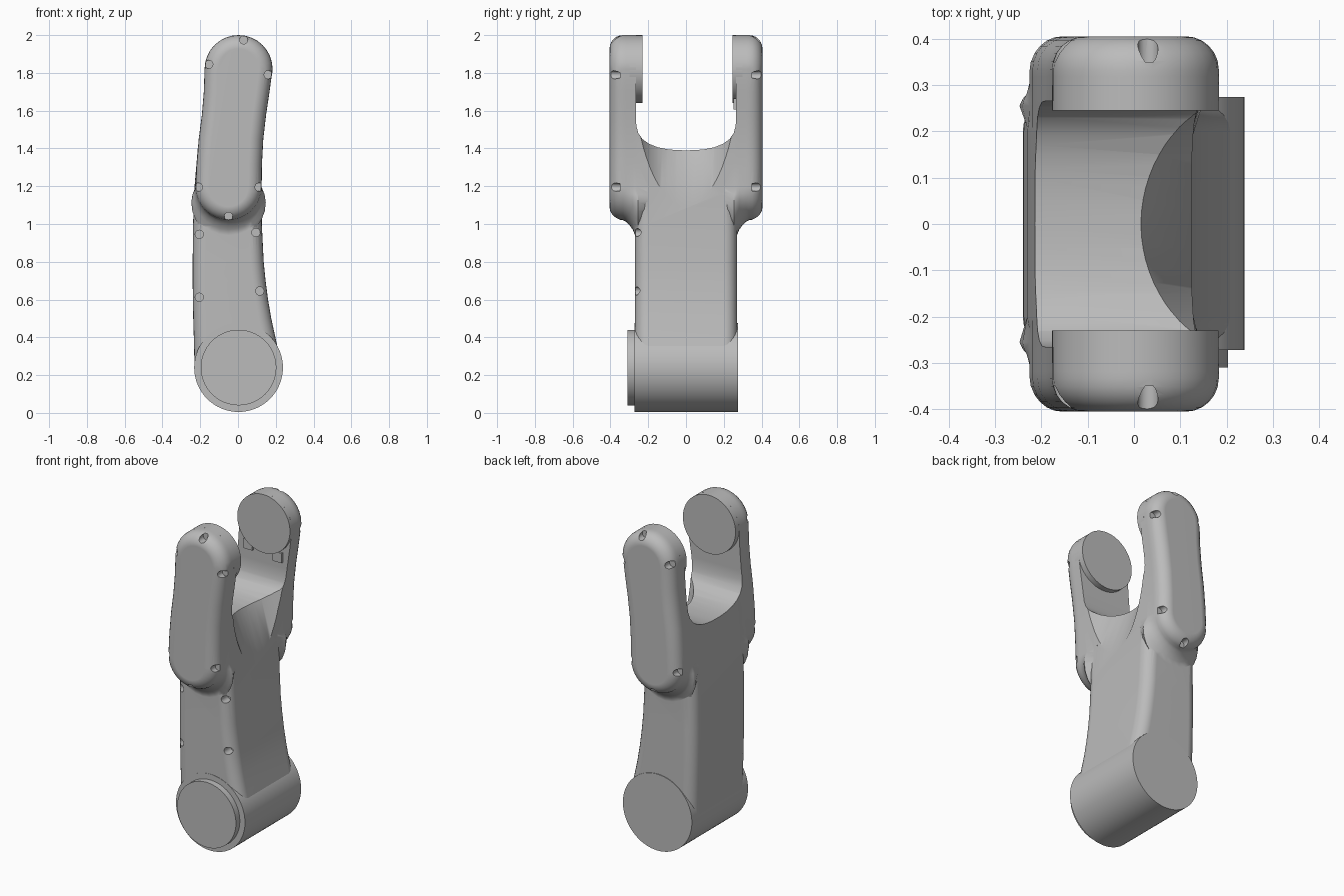
import bpy, bmesh, math
from math import sin, cos, pi, radians
from mathutils import Vector

if "Cube" in bpy.data.objects:
    bpy.data.objects.remove(bpy.data.objects["Cube"], do_unlink=True)

grey = bpy.data.materials.new("plain grey")
grey.use_nodes = True
grey.diffuse_color = (0.5, 0.5, 0.5, 1)
grey.node_tree.nodes["Principled BSDF"].inputs["Base Color"].default_value = (0.5, 0.5, 0.5, 1)


def loft(name, rings):
    """Closed solid skinned through rings of equal point count."""
    bm = bmesh.new()
    loops = [[bm.verts.new(p) for p in ring] for ring in rings]
    n = len(loops[0])
    for a, b in zip(loops, loops[1:]):
        for i in range(n):
            j = (i + 1) % n
            bm.faces.new((a[i], a[j], b[j], b[i]))
    bm.faces.new(loops[0])
    bm.faces.new(loops[-1])
    bmesh.ops.recalc_face_normals(bm, faces=bm.faces)
    mesh = bpy.data.meshes.new(name)
    bm.to_mesh(mesh)
    bm.free()
    mesh.materials.append(grey)
    obj = bpy.data.objects.new(name, mesh)
    bpy.context.collection.objects.link(obj)
    return obj


def disc(name, x, z, r, y0, y1, n=64):
    """Cylinder along y."""
    return loft(name, [[(x + r * cos(2 * pi * i / n), y, z + r * sin(2 * pi * i / n))
                        for i in range(n)] for y in (y0, y1)])


def select(obj):
    bpy.ops.object.select_all(action="DESELECT")
    obj.select_set(True)
    bpy.context.view_layer.objects.active = obj


def combine(obj, tool, operation):
    mod = obj.modifiers.new("bool", "BOOLEAN")
    mod.operation = operation
    mod.solver = "EXACT"
    mod.object = tool
    select(obj)
    bpy.ops.object.modifier_apply(modifier=mod.name)
    bpy.data.objects.remove(tool, do_unlink=True)


def finish(obj):
    select(obj)
    bpy.ops.object.shade_smooth_by_angle(angle=radians(35))
    mod = obj.modifiers.new("normals", "WEIGHTED_NORMAL")
    mod.keep_sharp = True


# Shaft: rounded rectangles stacked upward (height, right edge, left edge)
def section(z, lo, hi, half=0.27, r=0.07, seg=6):
    pts = []
    for k, (cx, cy) in enumerate(((hi - r, half - r), (lo + r, half - r),
                                  (lo + r, r - half), (hi - r, r - half))):
        for i in range(seg + 1):
            a = (k + i / seg) * pi / 2
            pts.append((cx + r * cos(a), cy + r * sin(a), z))
    return pts


SIDES = ((0.24, -0.23, 0.232), (0.4, -0.234, 0.198), (0.5, -0.237, 0.176),
         (0.6, -0.239, 0.159), (0.7, -0.24, 0.146), (0.8, -0.24, 0.136),
         (1.0, -0.238, 0.126), (1.2, -0.23, 0.125), (1.4, -0.213, 0.13),
         (1.55, -0.19, 0.144))
body = loft("forked_link", [section(*s) for s in SIDES])


# Fork arms: curved capsule outline with outward normals
def capsule(n=16):
    mids = ((1.32, -0.046, 0.173), (1.45, -0.037, 0.171),
            (1.58, -0.021, 0.17), (1.7, -0.007, 0.174))
    arc = lambda cx, cz, r, a0: [(cx + r * cos(a0 + pi * i / n), cz + r * sin(a0 + pi * i / n),
                                  cos(a0 + pi * i / n), sin(a0 + pi * i / n))
                                 for i in range(n + 1)]
    return (arc(0.003, 1.82, 0.18, 0) + [(c - r, z, -1, 0) for z, c, r in reversed(mids)]
            + arc(-0.05, 1.195, 0.175, pi) + [(c + r, z, 1, 0) for z, c, r in mids])


# Layers of (y, inset, flare): fillet into the shaft, then rounded outer edge
LAYERS = [(0.17, 0, 0), (0.255, 0, 0.1), (0.27, 0, 0.08), (0.282, 0, 0.05),
          (0.3, 0, 0.025), (0.318, 0, 0.008), (0.333, 0, 0)]
LAYERS += [(0.333 + 0.072 * sin(t * pi / 12), 0.072 * (1 - cos(t * pi / 12)), 0)
           for t in range(1, 7)]
for side in (-1, 1):
    rings = []
    for y, inset, flare in LAYERS:
        ring = []
        for x, z, nx, nz in capsule():
            d = flare * max(0, -nz) - inset
            ring.append((x + nx * d, side * y, z + nz * d))
        rings.append(ring)
    combine(body, loft("arm", rings), "UNION")

# Rounded gap between the arms
half = ((0.05, 1.391), (0.1, 1.396), (0.15, 1.406), (0.195, 1.424), (0.23, 1.449),
        (0.252, 1.48), (0.263, 1.52), (0.265, 1.57), (0.265, 2.2))
gap = [(-y, z) for y, z in reversed(half)] + [(0, 1.39)] + list(half)
combine(body, loft("gap_cutter", [[(x, y, z) for y, z in gap] for x in (-0.5, 0.5)]),
        "DIFFERENCE")

# Slanted scoop in the left face
scoop = [[(0.285 + (1.39 - z) * 0.37 + 0.27 * cos(i * pi / 32), 0.27 * sin(i * pi / 32), z)
          for i in range(64)] for z in (0.9, 1.6)]
combine(body, loft("scoop_cutter", scoop), "DIFFERENCE")

# Screw pockets on the rounded edges
ARM_HOLES = ((-0.155, 1.845), (0.16, 1.79), (0.03, 1.975),
             (-0.21, 1.195), (0.112, 1.195), (-0.05, 1.04))
SHAFT_HOLES = ((-0.205, 0.945), (0.095, 0.955), (-0.205, 0.612), (0.115, 0.645))
for x, z in ARM_HOLES:
    for side in (-1, 1):
        combine(body, disc("hole", x, z, 0.022, side * 0.35, side * 0.5, 16), "DIFFERENCE")
for x, z in SHAFT_HOLES:
    combine(body, disc("hole", x, z, 0.022, -0.205, -0.32, 16), "DIFFERENCE")
finish(body)

# Pivot barrel with its end cap, and the bearing pads inside the fork
for args in (("pivot_barrel", 0.003, 0.24, 0.235, -0.272, 0.274),
             ("pivot_cap", 0.003, 0.24, 0.2, -0.31, -0.25),
             ("front_bearing_pad", 0.003, 1.82, 0.1795, -0.23, -0.3),
             ("back_bearing_pad", 0.003, 1.82, 0.1795, 0.245, 0.3)):
    finish(disc(*args))

# Small stop tabs under the back pad
for name, x, z in (("right_stop_tab", -0.11, 1.66), ("left_stop_tab", 0.09, 1.635)):
    tab = [[(x + dx, y, z + dz) for dx, dz in ((-0.03, -0.03), (0.03, -0.03), (0.03, 0.03), (-0.03, 0.03))]
           for y in (0.252, 0.28)]
    loft(name, tab)
